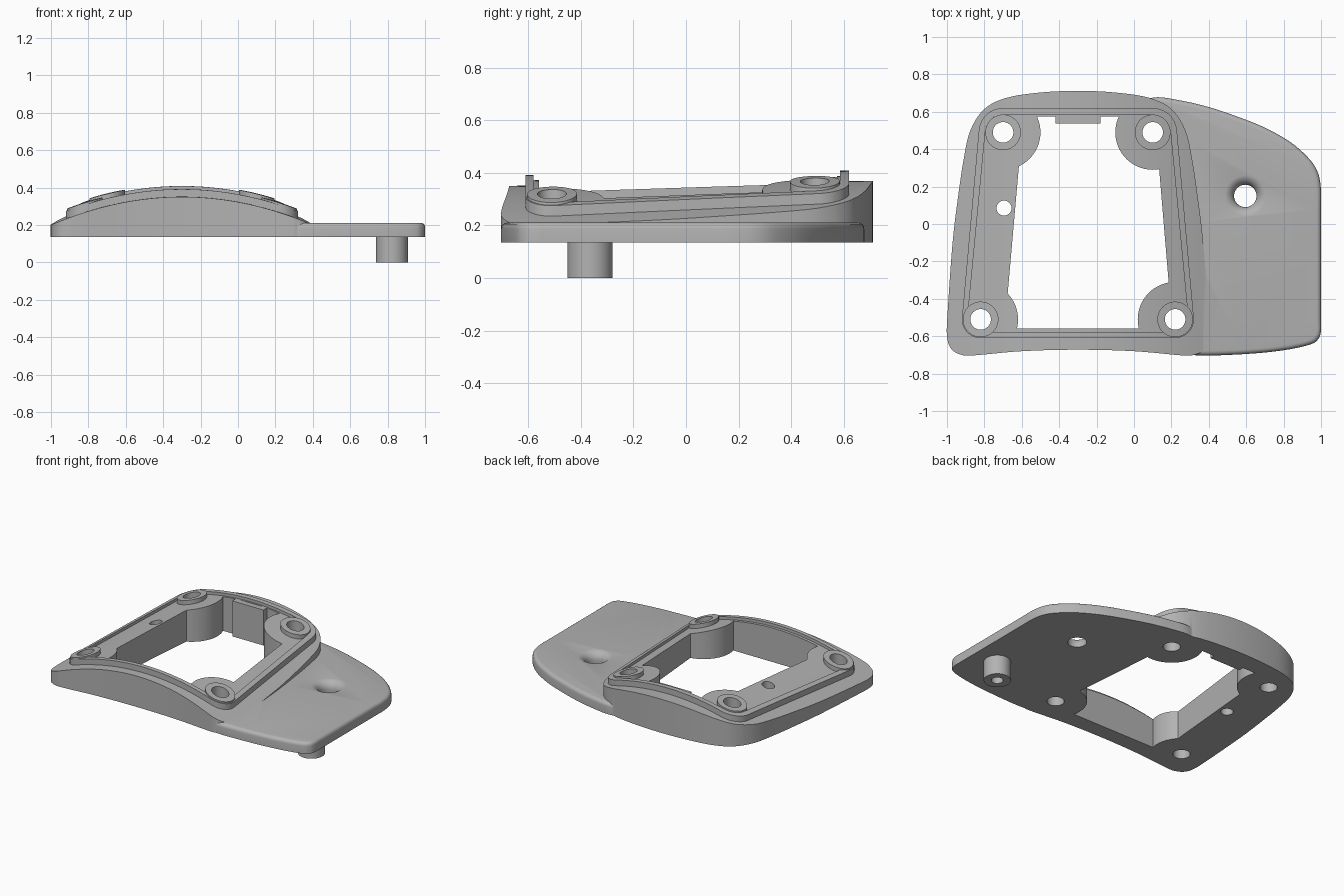
import bpy, bmesh, math
from mathutils import Vector
from mathutils.geometry import convex_hull_2d

if "Cube" in bpy.data.objects:
    bpy.data.objects.remove(bpy.data.objects["Cube"], do_unlink=True)

grey = bpy.data.materials.new("light_grey")
grey.use_nodes = True
colour = (0.45, 0.45, 0.45, 1)
grey.diffuse_color = colour
grey.node_tree.nodes["Principled BSDF"].inputs["Base Color"].default_value = colour

BASE, TOP, MID = 0.135, 0.212, -0.3
SCREWS = [(-0.70, 0.49), (0.10, 0.49), (0.22, -0.51), (-0.82, -0.51)]


def make(name, bm):
    bmesh.ops.recalc_face_normals(bm, faces=bm.faces)
    mesh = bpy.data.meshes.new(name)
    bm.to_mesh(mesh)
    bm.free()
    mesh.materials.append(grey)
    obj = bpy.data.objects.new(name, mesh)
    bpy.context.collection.objects.link(obj)
    return obj


def prism(name, outline, z0, z1, bevel=0):
    bm = bmesh.new()
    face = bm.faces.new([bm.verts.new((x, y, z0)) for x, y in outline])
    new = bmesh.ops.extrude_face_region(bm, geom=[face])["geom"]
    top = [v for v in new if isinstance(v, bmesh.types.BMVert)]
    bmesh.ops.translate(bm, verts=top, vec=(0, 0, z1 - z0))
    if bevel:
        edges = [e for e in bm.edges if all(v in top for v in e.verts)]
        bmesh.ops.bevel(bm, geom=edges, offset=bevel, segments=4, profile=0.5,
                        affect='EDGES')
    return make(name, bm)


def circle(centre, r, n=48):
    return [(centre[0] + r * math.cos(math.tau * i / n),
             centre[1] + r * math.sin(math.tau * i / n)) for i in range(n)]


def hull(radii):
    pts = [p for c, r in zip(SCREWS, radii) for p in circle(c, r, 64)]
    return [pts[i] for i in convex_hull_2d([Vector(p) for p in pts])]


def smooth(points, steps=5):
    """Closed Catmull-Rom curve through the points."""
    p = [Vector(q) for q in points]
    out = []
    for i in range(len(p)):
        a, b, c, d = (p[(i + k - 1) % len(p)] for k in range(4))
        for s in range(steps):
            t = s / steps
            v = 0.5 * (2 * b + (c - a) * t + (2 * a - 5 * b + 4 * c - d) * t * t
                       + (3 * b - a - 3 * c + d) * t ** 3)
            out.append(tuple(v))
    return out


def arch(offset):
    """Solid below the arched, gently sloping top surface."""
    bm = bmesh.new()
    n, rows = 64, []
    for y in (-1, 1):
        row = [bm.verts.new((MID - 0.9, y, -0.3))]
        for i in range(n + 1):
            dx = -0.9 + 1.8 * i / n
            z = 0.36 + offset + 0.014 * y - 0.306 * dx * dx
            row.append(bm.verts.new((MID + dx, y, z)))
        row.append(bm.verts.new((MID + 0.9, y, -0.3)))
        rows.append(row)
        bm.faces.new(row)
    a, b = rows
    for i in range(len(a)):
        j = (i + 1) % len(a)
        bm.faces.new((a[i], a[j], b[j], b[i]))
    return make("arch_cutter", bm)


def combine(obj, other, how):
    mod = obj.modifiers.new("cut", 'BOOLEAN')
    mod.operation, mod.solver, mod.object = how, 'EXACT', other
    bpy.context.view_layer.objects.active = obj
    bpy.ops.object.modifier_apply(modifier=mod.name)
    bpy.data.objects.remove(other, do_unlink=True)
    return obj


def arched(name, outline, offset, z0=BASE):
    return combine(prism(name, outline, z0, 0.7), arch(offset), 'INTERSECT')


# Arched frame body, mirrored about its own centre line
half = [(0, -0.672), (0.3, -0.68), (0.55, -0.702), (0.62, -0.7), (0.675, -0.67),
        (0.7, -0.6), (0.695, -0.45), (0.67, -0.1), (0.64, 0.15), (0.61, 0.35),
        (0.575, 0.5), (0.5, 0.615), (0.38, 0.675), (0.2, 0.703), (0, 0.712)]
outline = [(MID + x, y) for x, y in half]
outline += [(MID - x, y) for x, y in half[-2:0:-1]]
frame = arched("mounting_frame", smooth(outline), 0)

# Raised rim with a recessed ledge inside it
combine(frame, arched("rim", hull((0.13, 0.13, 0.1, 0.1)), 0.04, 0.15), 'UNION')

# Flat side wing with a softened top edge
wing_line = [(0, 0.6), (0.1, 0.675), (0.25, 0.66), (0.4, 0.625), (0.55, 0.575),
             (0.7, 0.515), (0.84, 0.435), (0.94, 0.345), (0.985, 0.27), (1, 0.18),
             (1, 0.08), (1, -0.2), (1, -0.5), (1, -0.57), (0.985, -0.615),
             (0.94, -0.645), (0.8, -0.675), (0.6, -0.695), (0.35, -0.703),
             (0.25, -0.68), (0.1, -0.6), (0, -0.3), (0, 0.2)]
wing = prism("wing", smooth(wing_line), BASE, TOP, 0.025)
combine(frame, wing, 'UNION')

recess = prism("recess_cutter", hull((0.095, 0.095, 0.07, 0.07)), 0.1, 0.6)
combine(recess, arch(0.02), 'DIFFERENCE')
combine(frame, recess, 'DIFFERENCE')

# Screw collars standing on the ledge
for c in SCREWS:
    combine(frame, arched("collar", circle(c, 0.095), 0.05, 0.16), 'UNION')

# Central opening, leaving round bosses at the corners
opening = prism("opening_cutter", [(-0.592, 0.575), (0.111, 0.575),
                                   (0.206, -0.56), (-0.692, -0.56)], 0, 0.8)
for c in SCREWS:
    combine(opening, prism("boss", circle(c, 0.2, 64), -0.1, 0.9), 'DIFFERENCE')
combine(frame, opening, 'DIFFERENCE')

# Screw holes and the small ledge hole
for c, r in [(c, 0.055) for c in SCREWS] + [((-0.695, 0.085), 0.04)]:
    combine(frame, prism("hole", circle(c, r), 0, 0.8), 'DIFFERENCE')

# Flared hole in the wing
bm = bmesh.new()
rings = [(0.06, 0.0), (0.06, 0.155)]
for i in range(1, 8):
    a = math.radians(80) * i / 7
    rings.append((0.06 + 0.06 * (1 - math.cos(a)), 0.155 + 0.058 * math.sin(a)))
rings.append((0.13, 0.24))
loops = [[bm.verts.new((x, y, z)) for x, y in circle((0.595, 0.15), r)]
         for r, z in rings]
for lo, hi in zip(loops, loops[1:]):
    for i in range(len(lo)):
        j = (i + 1) % len(lo)
        bm.faces.new((lo[i], lo[j], hi[j], hi[i]))
bm.faces.new(loops[0])
bm.faces.new(loops[-1])
combine(frame, make("flare_cutter", bm), 'DIFFERENCE')

# Locating peg with a blind hole
peg = prism("locating_peg", circle((0.823, -0.365), 0.086), 0, 0.15)
combine(peg, prism("peg_hole", circle((0.823, -0.365), 0.038), -0.1, 0.1), 'DIFFERENCE')

# Tab on the inside of the back wall
tab = prism("back_tab", [(-0.42, 0.537), (-0.18, 0.537), (-0.18, 0.585),
                         (-0.42, 0.585)], BASE + 0.002, 0.385)

for obj in (frame, peg, tab):
    bpy.ops.object.select_all(action='DESELECT')
    obj.select_set(True)
    bpy.context.view_layer.objects.active = obj
    bpy.ops.object.shade_smooth_by_angle(angle=math.radians(30))
